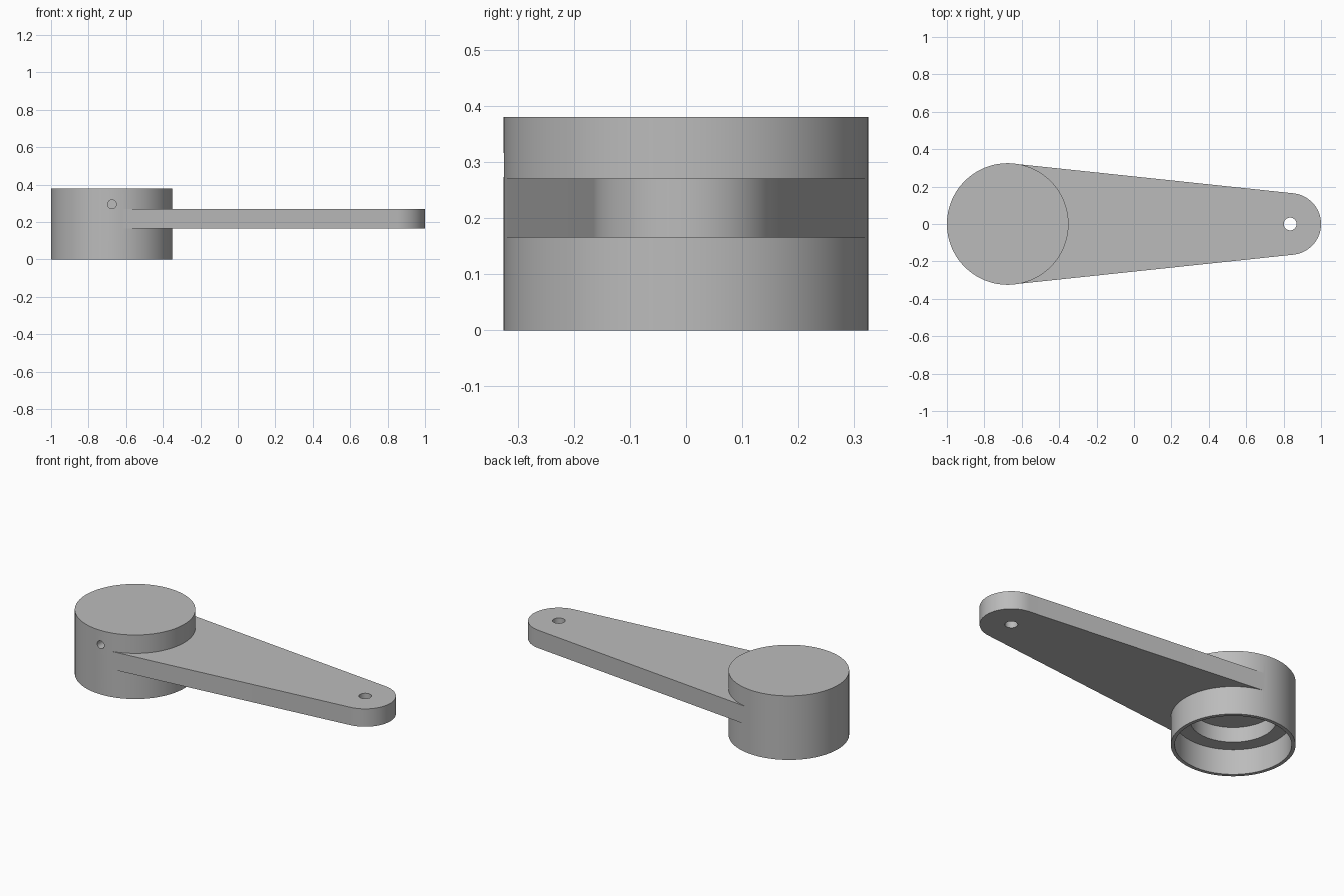
import bpy
import bmesh
from math import asin, cos, sin, pi, radians

cube = bpy.data.objects.get("Cube")
if cube:
    bpy.data.objects.remove(cube, do_unlink=True)

HUB_X, HUB_R, HUB_TOP = -0.675, 0.325, 0.38
TIP_X, TIP_R = 0.835, 0.165
ARM_BOTTOM, ARM_TOP = 0.165, 0.271

grey = bpy.data.materials.new("plain grey")
grey.use_nodes = True
colour = (0.5, 0.5, 0.5, 1)
grey.diffuse_color = colour
grey.node_tree.nodes["Principled BSDF"].inputs["Base Color"].default_value = colour


def cylinder(name, radius, start, end, x, segments=96, axis="Z"):
    """Cylinder from start to end along z, or along y through the screw height."""
    middle = (start + end) / 2
    place = (x, 0, middle) if axis == "Z" else (x, middle, 0.295)
    turn = (0, 0, 0) if axis == "Z" else (pi / 2, 0, 0)
    bpy.ops.mesh.primitive_cylinder_add(vertices=segments, radius=radius,
                                        depth=end - start, location=place, rotation=turn)
    obj = bpy.context.object
    obj.name = name
    obj.data.materials.append(grey)
    return obj


def combine(target, other, operation):
    """Apply a boolean and discard the helper solid."""
    mod = target.modifiers.new(operation.lower(), "BOOLEAN")
    mod.operation, mod.object, mod.solver = operation, other, "EXACT"
    bpy.context.view_layer.objects.active = target
    bpy.ops.object.modifier_apply(modifier=mod.name)
    bpy.data.objects.remove(other, do_unlink=True)


def tapered_arm():
    """Arm outline: tangent sides from the hub to a rounded tip, extruded upward."""
    root_r = HUB_R - 0.001
    tangent = pi / 2 - asin((root_r - TIP_R) / (TIP_X - HUB_X))
    outline = [(HUB_X, -root_r * 0.8), (HUB_X + root_r * cos(tangent), -root_r * sin(tangent))]
    steps = 48
    for i in range(steps + 1):
        a = -tangent + 2 * tangent * i / steps
        outline.append((TIP_X + TIP_R * cos(a), TIP_R * sin(a)))
    outline += [(x, -y) for x, y in reversed(outline[:2])]

    bm = bmesh.new()
    base = bm.faces.new([bm.verts.new((x, y, ARM_BOTTOM)) for x, y in outline])
    raised = bmesh.ops.extrude_face_region(bm, geom=[base])["geom"]
    bmesh.ops.translate(bm, vec=(0, 0, ARM_TOP - ARM_BOTTOM),
                        verts=[v for v in raised if isinstance(v, bmesh.types.BMVert)])
    bmesh.ops.recalc_face_normals(bm, faces=bm.faces)
    mesh = bpy.data.meshes.new("arm")
    bm.to_mesh(mesh)
    bm.free()
    mesh.materials.append(grey)
    obj = bpy.data.objects.new("arm", mesh)
    bpy.context.collection.objects.link(obj)
    return obj


# Drum-shaped hub joined with the arm
lever = cylinder("lever_body", HUB_R, 0, HUB_TOP, HUB_X, 128)
combine(lever, tapered_arm(), "UNION")

# Stepped bore below, hole in the tip, screw hole in the front of the hub
cutters = [
    cylinder("wide_bore", 0.305, -0.1, 0.148, HUB_X, 128),
    cylinder("narrow_bore", 0.225, -0.1, 0.236, HUB_X),
    cylinder("tip_hole", 0.034, 0, 0.5, TIP_X, 48),
    cylinder("screw_hole", 0.023, -0.4, -0.2, HUB_X, 32, "Y"),
]
for cutter in cutters:
    combine(lever, cutter, "DIFFERENCE")

# Smooth curved walls, keep rims sharp
bpy.ops.object.select_all(action="DESELECT")
lever.select_set(True)
bpy.context.view_layer.objects.active = lever
bpy.ops.object.shade_smooth_by_angle(angle=radians(30))
